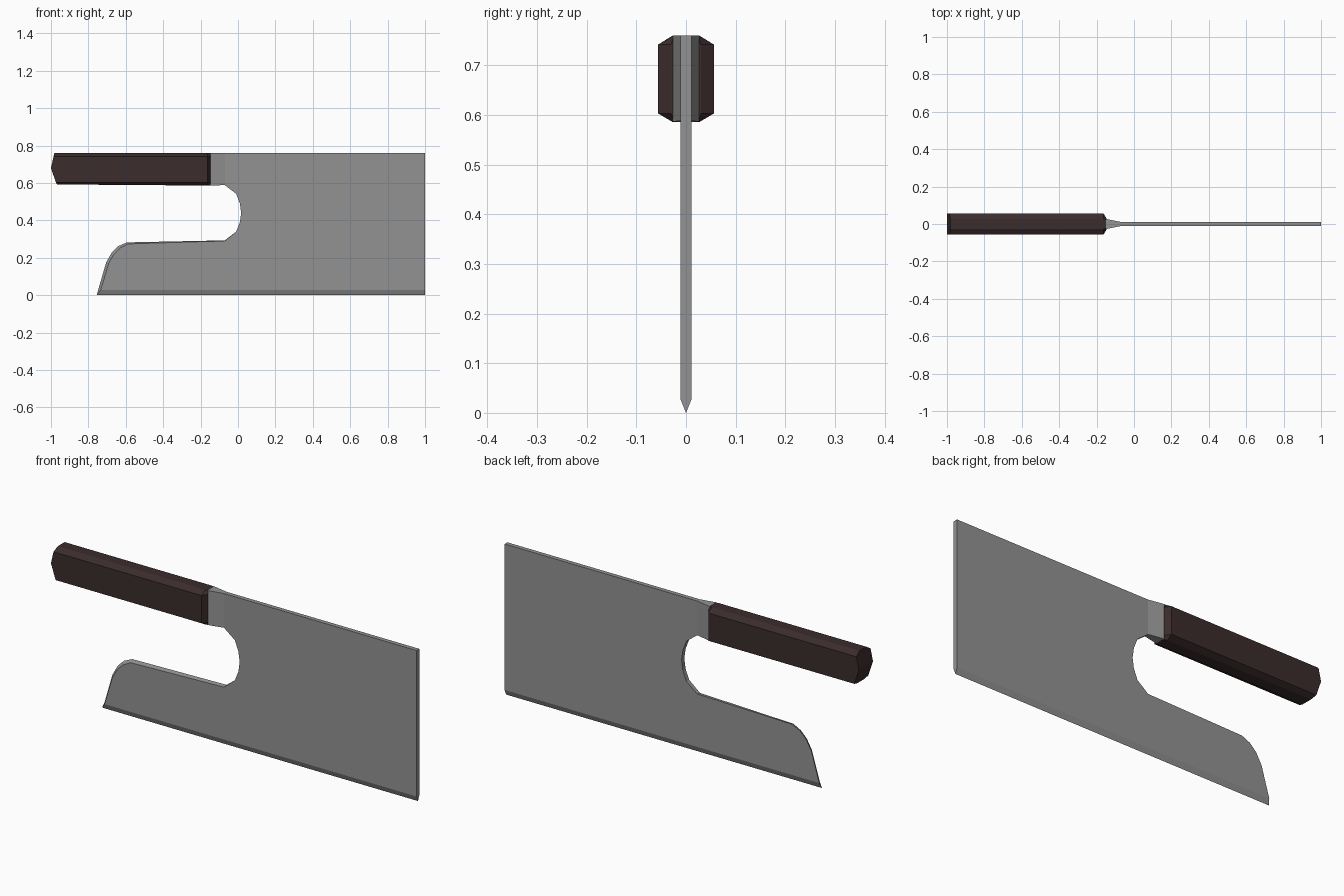
import bpy, bmesh

if "Cube" in bpy.data.objects:
    bpy.data.objects.remove(bpy.data.objects["Cube"])

def material(name, rgb):
    m = bpy.data.materials.new(name)
    m.diffuse_color = (*rgb, 1)
    m.use_nodes = True
    m.node_tree.nodes["Principled BSDF"].inputs["Base Color"].default_value = m.diffuse_color
    return m

steel = material("grey_steel", (0.29, 0.29, 0.29))
wood = material("dark_brown_wood", (0.043, 0.025, 0.025))

def finish(bm, name, mat):
    bmesh.ops.recalc_face_normals(bm, faces=bm.faces)
    me = bpy.data.meshes.new(name)
    bm.to_mesh(me)
    bm.free()
    me.materials.append(mat)
    ob = bpy.data.objects.new(name, me)
    bpy.context.collection.objects.link(ob)
    return ob

def bridge(bm, a, b, skip=None):
    # quads between two closed rings
    n = len(a)
    for i in range(n):
        if i != skip:
            j = (i + 1) % n
            bm.faces.new((a[i], a[j], b[j], b[i]))

T = 0.011    # half thickness of blade
# Blade outline: x, z, and inset of the front side (dx, dz)
outline = [
    (1, .027, 0, 0), (1, .76, 0, 0), (-.07, .76, 0, 0),
    (-.07, .588, 0, 0), (-.01, .542, 0, 0), (.01, .49, 0, 0), (.017, .44, 0, 0),
    (.01, .39, 0, 0), (-.01, .34, 0, 0), (-.07, .293, 0, -.003),
    (-.595, .282, .006, -.008), (-.64, .262, .009, -.01), (-.675, .228, .012, -.008),
    (-.705, .175, .014, -.004), (-.748, .027, .014, 0),
]
bm = bmesh.new()
front = [bm.verts.new((x + dx, -T, z + dz)) for x, z, dx, dz in outline]
back = [bm.verts.new((x, T, z)) for x, z, dx, dz in outline]
bm.faces.new(front)
bm.faces.new(back)
n = len(outline)
for i in range(n - 1):
    if i != 2:                       # neck joins here
        bm.faces.new((front[i], front[i + 1], back[i + 1], back[i]))
# sharpened edge
r = bm.verts.new((1, 0, 0))
l = bm.verts.new((-.755, 0, 0))
bm.faces.new((front[0], front[-1], l, r))
bm.faces.new((back[0], back[-1], l, r))
bm.faces.new((front[0], back[0], r))
bm.faces.new((front[-1], back[-1], l))
# flared neck
root = [front[2], front[3], back[3], back[2]]
flare = [bm.verts.new((-.15, y, z)) for y, z in
         ((-.027, .76), (-.027, .587), (.027, .587), (.027, .76))]
bridge(bm, root, flare)
bm.faces.new(flare)
finish(bm, "blade", steel)

# Handle: half section (y, z, x of pointed butt end, y at front tip), mirrored
half = [(.027, .76, -.982, .024), (.056, .742, -.986, .03), (.056, .68, -1, .03),
        (.056, .603, -.974, .03), (.027, .586, -.968, .024)]
ring = half + [(-y, z, x, -t) for y, z, x, t in reversed(half)]
bm = bmesh.new()
butt = [bm.verts.new((x, y, z + (.006 if z < .6 else 0))) for y, z, x, t in ring]
body = [bm.verts.new((-.163, y, z)) for y, z, x, t in ring]
tip = [bm.verts.new((-.147, t, z)) for y, z, x, t in ring]
bridge(bm, butt, body)
bridge(bm, body, tip)
bm.faces.new(tip)
# butt end in two slopes meeting at a ridge
bm.faces.new([butt[i] for i in (0, 1, 2, 7, 8, 9)])
bm.faces.new([butt[i] for i in (2, 3, 4, 5, 6, 7)])
finish(bm, "handle", wood)
